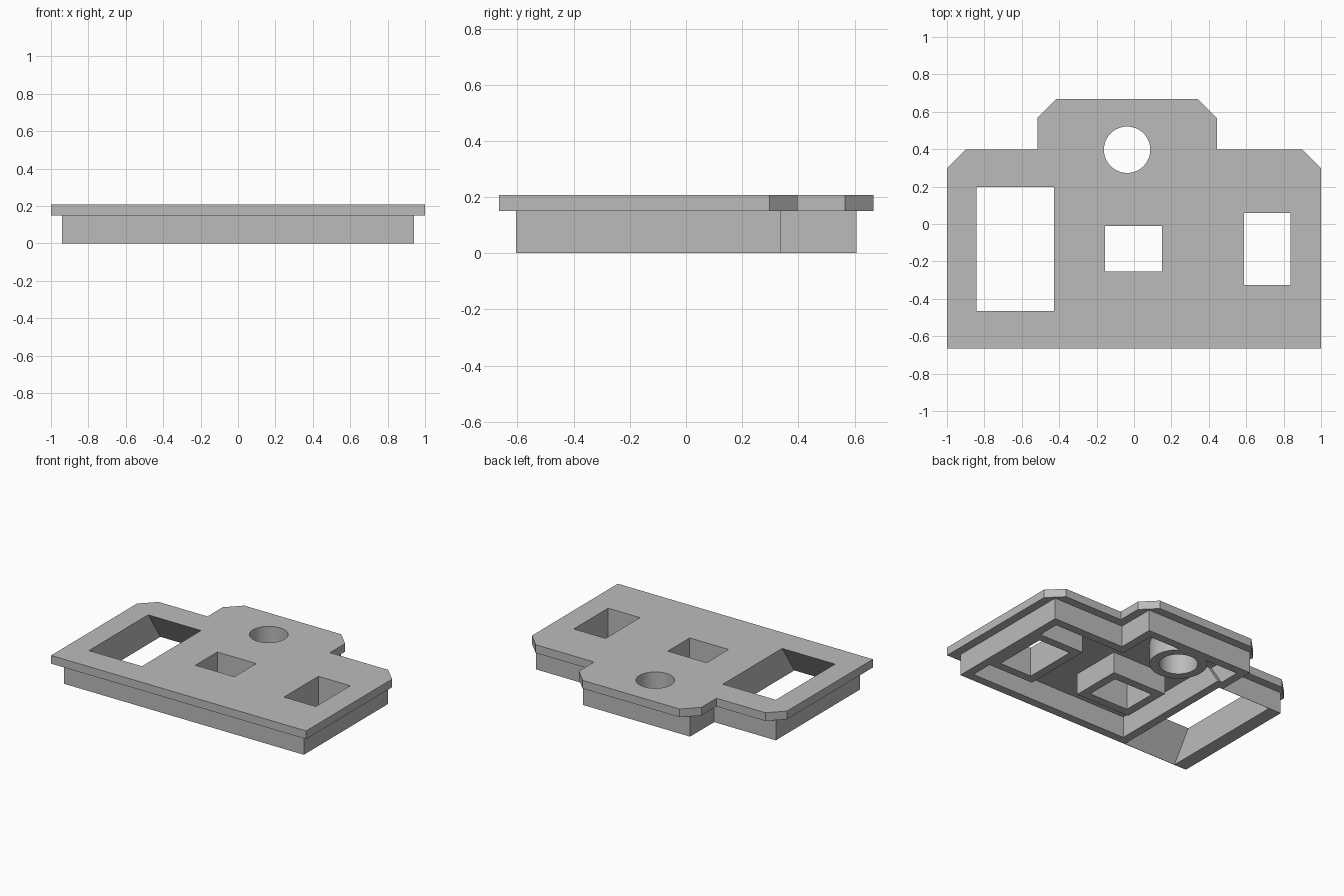
import bpy, bmesh, math

if "Cube" in bpy.data.objects:
    bpy.data.objects.remove(bpy.data.objects["Cube"], do_unlink=True)

TOP = 0.208      # top of the plate
UNDER = 0.15     # underside of the plate, also the pocket roof
INSIDE = 0.18    # hidden overlap height within the plate
WALL = 0.06

grey = bpy.data.materials.new("plain_grey")
grey.use_nodes = True
grey.diffuse_color = (0.5, 0.5, 0.5, 1)
grey.node_tree.nodes["Principled BSDF"].inputs["Base Color"].default_value = (0.5, 0.5, 0.5, 1)


def prism(name, points, lo, hi, along_x=False):
    """Extrude a flat outline along z, or a (y, z) profile along x."""
    bm = bmesh.new()
    place = (lambda a, b: (lo, a, b)) if along_x else (lambda a, b: (a, b, lo))
    face = bm.faces.new([bm.verts.new(place(a, b)) for a, b in points])
    move = (hi - lo, 0, 0) if along_x else (0, 0, hi - lo)
    new = bmesh.ops.extrude_face_region(bm, geom=[face])["geom"]
    bmesh.ops.translate(bm, vec=move, verts=[v for v in new if isinstance(v, bmesh.types.BMVert)])
    bmesh.ops.recalc_face_normals(bm, faces=bm.faces)
    mesh = bpy.data.meshes.new(name)
    bm.to_mesh(mesh)
    bm.free()
    mesh.materials.append(grey)
    ob = bpy.data.objects.new(name, mesh)
    bpy.context.collection.objects.link(ob)
    return ob


def combine(target, tool, operation):
    """Apply a boolean and discard the tool."""
    mod = target.modifiers.new("shape", 'BOOLEAN')
    mod.operation, mod.object, mod.solver = operation, tool, 'EXACT'
    bpy.context.view_layer.objects.active = target
    bpy.ops.object.modifier_apply(modifier=mod.name)
    bpy.data.objects.remove(tool, do_unlink=True)


def rect(x0, x1, y0, y1, grow=0):
    return [(x0 - grow, y0 - grow), (x1 + grow, y0 - grow),
            (x1 + grow, y1 + grow), (x0 - grow, y1 + grow)]


def circle(x, y, r, n=64):
    return [(x + r * math.cos(2 * math.pi * i / n), y + r * math.sin(2 * math.pi * i / n))
            for i in range(n)]


def stepped(inset):
    """Plate outline with its rear tab, square corners, moved inward."""
    x, front, shoulder, back = 1 - inset, -0.665 + inset, 0.397 - inset, 0.667 - inset
    left, right = -0.517 + inset, 0.443 - inset
    return [(-x, front), (x, front), (x, shoulder), (right, shoulder),
            (right, back), (left, back), (left, shoulder), (-x, shoulder)]


def flare(grow, z0, z1):
    """Window profile in (y, z), widening towards the bottom."""
    def spread(z):
        return grow + 0.137 * (TOP - z) / TOP
    return [(-0.465 - spread(z0), z0), (0.198 + spread(z0), z0),
            (0.198 + spread(z1), z1), (-0.465 - spread(z1), z1)]


# Top plate with four clipped corners
c = 0.1
o = stepped(0)
outline = [o[0], o[1],
           (o[2][0], o[2][1] - c), (o[2][0] - c, o[2][1]), o[3],
           (o[4][0], o[4][1] - c), (o[4][0] - c, o[4][1]),
           (o[5][0] + c, o[5][1]), (o[5][0], o[5][1] - c), o[6],
           (o[7][0] + c, o[7][1]), (o[7][0], o[7][1] - c)]
plate = prism("cover_plate", outline, UNDER, TOP)

# Skirt wall with a pocket underneath
combine(plate, prism("skirt", stepped(WALL), 0, INSIDE), 'UNION')
combine(plate, prism("pocket", stepped(2 * WALL), -0.05, UNDER), 'DIFFERENCE')

# Collars around the openings
middle = (-0.155, 0.15, -0.255, -0.01)
side = (0.588, 0.838, -0.325, 0.06)
hole = (-0.037, 0.397)
window = (-0.843, -0.428)
collar = prism("window_collar", flare(WALL, 0, INSIDE), window[0] - WALL, window[1] + WALL, True)
combine(collar, prism("skirt_limit", stepped(WALL), -0.05, 0.3), 'INTERSECT')
combine(plate, collar, 'UNION')
for points in (rect(*middle, WALL), rect(*side, WALL), circle(*hole, 0.124 + WALL)):
    combine(plate, prism("collar", points, 0, INSIDE), 'UNION')

# Openings through plate and collars
combine(plate, prism("window_cut", flare(0, -0.05, 0.26), *window, True), 'DIFFERENCE')
for points in (rect(*middle), rect(*side), circle(*hole, 0.124)):
    combine(plate, prism("opening", points, -0.05, 0.3), 'DIFFERENCE')

# Smooth round bore, sharp edges elsewhere
bpy.ops.object.select_all(action='DESELECT')
plate.select_set(True)
bpy.context.view_layer.objects.active = plate
bpy.ops.object.shade_smooth_by_angle(angle=math.radians(30))
